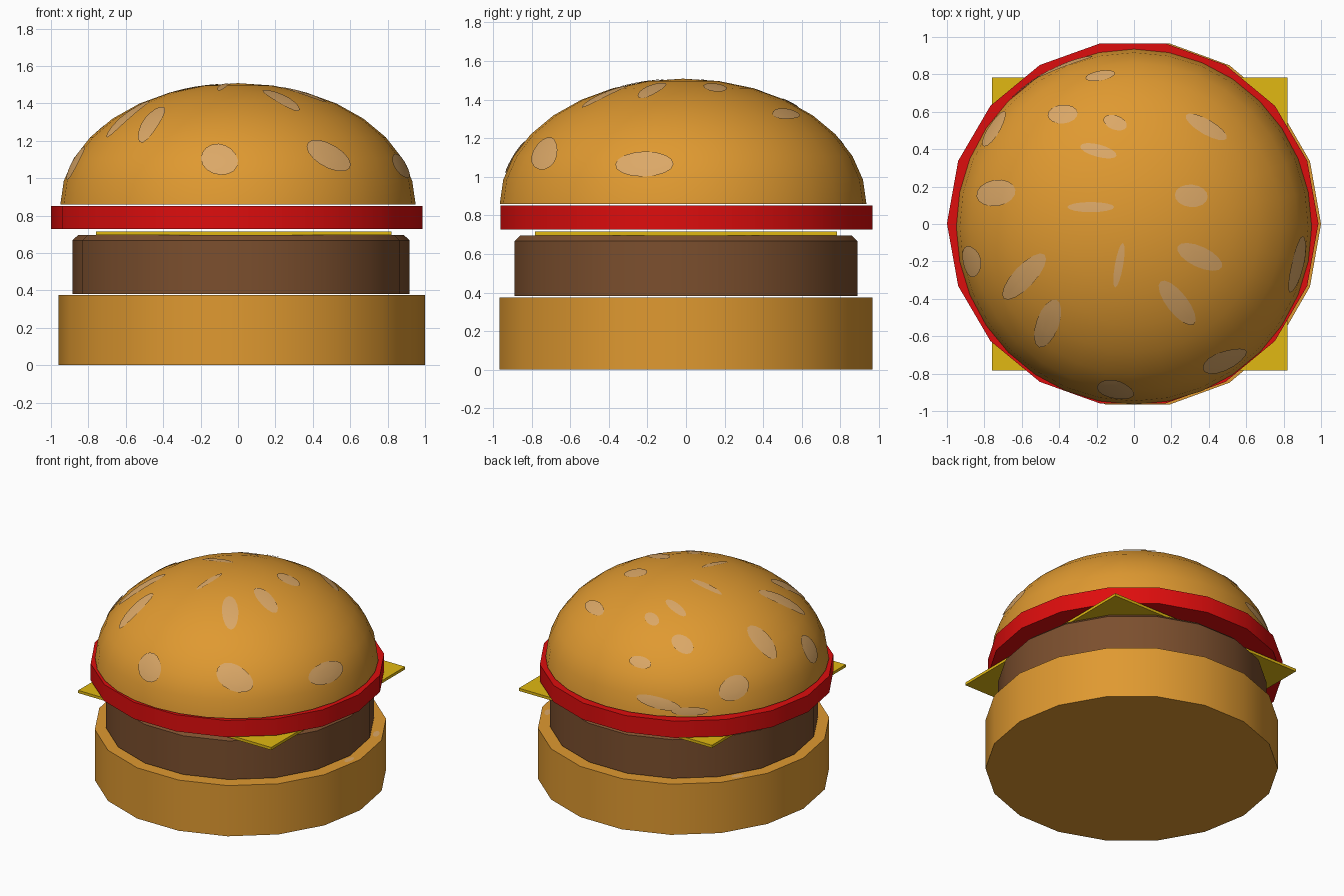
import bpy, bmesh, math
from mathutils import Vector

if "Cube" in bpy.data.objects:
    bpy.data.objects.remove(bpy.data.objects["Cube"])


def material(name, rgb):
    m = bpy.data.materials.new(name)
    m.diffuse_color = (*rgb, 1)
    m.use_nodes = True
    m.node_tree.nodes["Principled BSDF"].inputs["Base Color"].default_value = m.diffuse_color
    return m


BUN = material("toasted_bun", (0.74, 0.32, 0.03))
SEED = material("sesame", (0.71, 0.39, 0.135))
PATTY = material("grilled_meat", (0.20, 0.078, 0.027))
CHEESE = material("yellow_cheese", (0.75, 0.48, 0.006))
TOMATO = material("red_tomato", (0.73, 0.004, 0.004))


def finish(name, bm, mat, angle=30):
    bmesh.ops.recalc_face_normals(bm, faces=bm.faces)
    me = bpy.data.meshes.new(name)
    bm.to_mesh(me)
    bm.free()
    me.materials.append(mat)
    ob = bpy.data.objects.new(name, me)
    bpy.context.collection.objects.link(ob)
    bpy.ops.object.select_all(action='DESELECT')
    ob.select_set(True)
    bpy.context.view_layer.objects.active = ob
    bpy.ops.object.shade_smooth_by_angle(angle=math.radians(angle))
    return ob


def lathe(name, profile, sides, centre, mat, squash=1.0):
    """Closed turned solid; profile is (radius, z) from bottom to top."""
    bm = bmesh.new()
    rings = []
    for r, z in profile:
        if r == 0:
            rings.append([bm.verts.new((centre[0], centre[1], z))])
            continue
        angles = [2 * math.pi * i / sides for i in range(sides)]
        rings.append([bm.verts.new((centre[0] + r * math.cos(a),
                                    centre[1] + r * squash * math.sin(a), z)) for a in angles])
    for a, b in zip(rings, rings[1:]):
        for i in range(sides):
            j = (i + 1) % sides
            bm.faces.new([a[i], a[j], b[0]] if len(b) == 1 else [a[i], a[j], b[j], b[i]])
    bm.faces.new(rings[0][::-1])
    if len(rings[-1]) > 1:
        bm.faces.new(rings[-1])
    return finish(name, bm, mat)


# Stacked round layers
lathe("bottom_bun", [(0.98, 0), (0.98, 0.375)], 18, (0.02, 0), BUN)
lathe("patty", [(0.901, 0.382), (0.901, 0.668), (0.872, 0.695)], 18, (0.016, 0), PATTY)
lathe("tomato_slice", [(0.993, 0.727), (0.993, 0.85)], 18, (-0.007, 0.003), TOMATO, 0.985)

# Square cheese slice
bm = bmesh.new()
bmesh.ops.create_cube(bm, size=1)
for v in bm.verts:
    v.co = (0.03 + v.co.x * 1.58, v.co.y * 1.565, 0.705 + v.co.z * 0.02)
finish("cheese_slice", bm, CHEESE)

# Domed top bun: half of a flattened sphere
R, H, BASE = 0.95, 0.65, 0.858
CENTRE = Vector((0, -0.015, BASE))
steps = [math.pi / 16 * i for i in range(8)]
lathe("top_bun", [(R * math.cos(t), BASE + H * math.sin(t)) for t in steps] + [(0, BASE + H)],
      32, CENTRE, BUN)

LIFT = 1.004


def on_dome_from_top(x, y):
    dx, dy = x - CENTRE.x, y - CENTRE.y
    k = max(0.0, 1 - (dx * dx + dy * dy) / (R * R))
    return CENTRE + Vector((dx, dy, H * math.sqrt(k))) * LIFT


def on_dome_from_side(az, z):
    h = min(max((z - BASE) / H, 0.01), 1)
    r = R * math.sqrt(1 - h * h)
    return CENTRE + Vector((r * math.cos(az), r * math.sin(az), h * H)) * LIFT


def seed_patch(bm, half_a, half_b, tilt, place):
    """Thin oval patch; place maps local oval coordinates onto a surface."""
    c, s = math.cos(math.radians(tilt)), math.sin(math.radians(tilt))
    n, rings = 16, []
    for f in (0.35, 0.7, 1.0):
        ring = []
        for i in range(n):
            t = 2 * math.pi * i / n
            u, v = f * half_a * math.cos(t), f * half_b * math.sin(t)
            ring.append(bm.verts.new(place(u * c - v * s, u * s + v * c)))
        rings.append(ring)
    bm.faces.new(rings[0])
    for a, b in zip(rings, rings[1:]):
        for i in range(n):
            j = (i + 1) % n
            bm.faces.new([a[i], b[i], b[j], a[j]])


# Sesame on the crown: x, y, half length, half width, tilt as seen from above
crown = [(-.18, .79, .08, .026, 10), (-.38, .585, .08, .05, 5), (-.10, .54, .065, .038, -20),
         (-.19, .39, .10, .033, -15), (.385, .517, .125, .04, -30), (-.23, .09, .125, .027, 0),
         (-.735, .165, .105, .07, 10), (.305, .15, .088, .06, -5), (.35, -.175, .13, .055, -25),
         (-.08, -.22, .12, .022, 80), (.23, -.42, .145, .055, -52),
         (-.585, -.28, .16, .058, 47), (-.46, -.53, .135, .06, 70)]
# Sesame on the rim: azimuth, z, half width, half height, tilt as seen from the side
rim = [(-56, 1.12, .135, .075, -20), (-96.5, 1.10, .105, .08, -20), (-13, 1.065, .155, .065, 0),
       (-168, 1.08, .085, .09, 0), (145, 1.03, .11, .075, 15), (113, .95, .15, .04, -10),
       (126, .90, .12, .03, 0)]
bm = bmesh.new()
for x, y, a, b, tilt in crown:
    seed_patch(bm, a, b, tilt, lambda u, v: on_dome_from_top(x + u, y + v))
for az, z, a, b, tilt in rim:
    seed_patch(bm, a, b, tilt,
               lambda u, v: on_dome_from_side(math.radians(az) + u / 0.9, z + v))
for f in bm.faces:
    f.normal_update()
seeds = finish("sesame_seeds", bm, SEED, 60)
# Open patches: make every face point away from the bun centre
bm = bmesh.new()
bm.from_mesh(seeds.data)
bm.normal_update()
bmesh.ops.reverse_faces(bm, faces=[f for f in bm.faces
                                   if f.normal.dot(f.calc_center_median() - CENTRE) < 0])
bm.to_mesh(seeds.data)
bm.free()

# A few pale flecks on the exposed ledge of the bottom bun
bm = bmesh.new()
for az in (-3, 25, 148):
    a = math.radians(az)
    seed_patch(bm, 0.022, 0.045, az,
               lambda u, v: Vector((0.02 + 0.925 * math.cos(a) + u, 0.925 * math.sin(a) + v, 0.378)))
bm.normal_update()
ledge = finish("ledge_flecks", bm, SEED)
if ledge.data.polygons[0].normal.z < 0:
    ledge.data.flip_normals()
